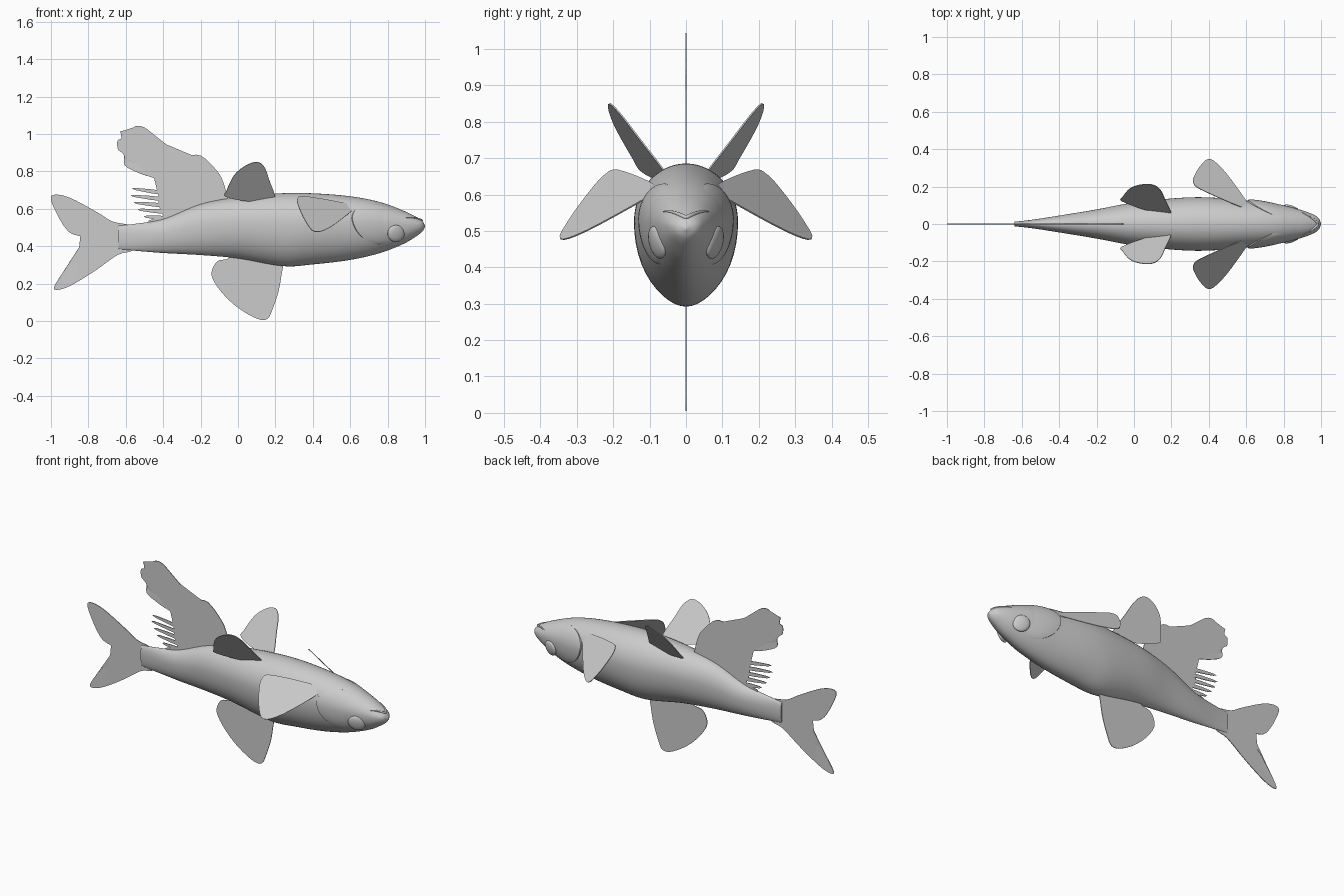
import bpy, bmesh, math
from mathutils import Vector

cube = bpy.data.objects.get("Cube")
if cube:
    bpy.data.objects.remove(cube, do_unlink=True)

grey = bpy.data.materials.new("plain_grey")
grey.use_nodes = True
COLOUR = (0.6, 0.6, 0.6, 1)
grey.diffuse_color = COLOUR
grey.node_tree.nodes["Principled BSDF"].inputs["Base Color"].default_value = COLOUR

# Body stations: x, lower edge, upper edge, half width
STATIONS = [
    (-.64, .385, .51, .012), (-.55, .376, .52, .022), (-.40, .364, .545, .045),
    (-.20, .353, .625, .078), (0, .335, .663, .115), (.25, .293, .684, .14),
    (.40, .303, .683, .142), (.60, .327, .667, .126), (.76, .364, .636, .108),
    (.89, .415, .588, .076), (.96, .458, .553, .05), (.988, .482, .533, .03),
    (1.0, .502, .512, .004)]


def section(x):
    """Cubic interpolation of the body stations at x."""
    last = len(STATIONS) - 2
    i = max(0, min(last, sum(s[0] <= x for s in STATIONS) - 1))
    a, b = STATIONS[i], STATIONS[i + 1]
    p, n = STATIONS[max(i - 1, 0)], STATIONS[min(i + 2, last + 1)]
    h = b[0] - a[0]
    u = (x - a[0]) / h
    out = []
    for k in (1, 2, 3):
        m0 = (b[k] - p[k]) / (b[0] - p[0]) * h
        m1 = (n[k] - a[k]) / (n[0] - a[0]) * h
        out.append(a[k] * (1 + 2 * u) * (1 - u) ** 2 + m0 * u * (1 - u) ** 2
                   + b[k] * u * u * (3 - 2 * u) + m1 * u * u * (u - 1))
    return out


def skin(x, t, lift=0):
    """Point on the body; t runs round from the upper middle line."""
    low, high, w = section(x)
    mid = low + .59 * (high - low)
    c, s = math.cos(t), math.sin(t)
    if c < 0:
        s *= 1 - .14 * c ** 4          # pinch towards the lower ridge
    return Vector((x, (w + lift) * s, mid + c * ((high if c > 0 else 2 * mid - low) - mid + lift)))


def finish(name, bm, smooth=True):
    bmesh.ops.recalc_face_normals(bm, faces=bm.faces)
    mesh = bpy.data.meshes.new(name)
    bm.to_mesh(mesh)
    bm.free()
    ob = bpy.data.objects.new(name, mesh)
    bpy.context.collection.objects.link(ob)
    mesh.materials.append(grey)
    if smooth:
        bpy.context.view_layer.objects.active = ob
        bpy.ops.object.select_all(action='DESELECT')
        ob.select_set(True)
        bpy.ops.object.shade_smooth_by_angle(angle=math.radians(40))
    return ob


def grid(name, rows, closed=False):
    """Quad sheet through rows of points, optionally a capped tube."""
    bm = bmesh.new()
    vs = [[bm.verts.new(p) for p in r] for r in rows]
    n = len(rows[0])
    for r0, r1 in zip(vs, vs[1:]):
        for j in range(n if closed else n - 1):
            k = (j + 1) % n
            bm.faces.new((r0[j], r0[k], r1[k], r1[j]))
    if closed:
        bm.faces.new(vs[0])
        bm.faces.new(vs[-1])
    return finish(name, bm)


def mirror(ob):
    m = ob.modifiers.new("mirror", 'MIRROR')
    m.use_axis = (False, True, False)


def fin(name, outline, side=lambda x, z: 0, steps=4):
    """Thin flat fin from a rounded x-z outline; side gives y."""
    bm, n, pts = bmesh.new(), len(outline), []
    for i in range(n):
        p, a, b, q = (Vector(outline[(i + k) % n]) for k in (-1, 0, 1, 2))
        for s in range(steps):
            u = s / steps
            pts.append(a + .5 * u * (b - p + u * (2 * p - 5 * a + 4 * b - q
                                                  + u * (3 * a - p - 3 * b + q))))
    bm.faces.new([bm.verts.new((x, side(x, z), z)) for x, z in pts])
    bmesh.ops.triangulate(bm, faces=bm.faces)
    ob = finish(name, bm, False)
    m = ob.modifiers.new("thickness", 'SOLIDIFY')
    m.thickness, m.offset = .004, 0
    return ob


# Body
N = 72
xs = [-.64 + 1.64 * math.sin(i / N * math.pi / 2) for i in range(N + 1)]
grid("body", [[skin(x, 2 * math.pi * j / 48) for j in range(48)] for x in xs], True)

# Gill covers: raised plates with a curved rear edge
rows = []
for i in range(25):
    t = .45 + 1.95 * i / 24
    rear = .605 + .14 * ((t - 1.4) / .95) ** 2
    fade = math.sin(math.pi * i / 24) ** .5 if 0 < i < 24 else 0
    rows.append([skin(rear + (.84 - rear) * s, t, lift * fade - .001) for s, lift in
                 ((0, -.004), (.03, .008), (.15, .009), (.35, .007), (.6, .003), (.8, 0), (1, -.004))])
mirror(grid("gill_cover", rows))

# Mouth: rounded lip following the snout
curve = bpy.data.curves.new("mouth_lip", 'CURVE')
curve.dimensions = '3D'
curve.bevel_depth, curve.bevel_resolution = .006, 3
line = curve.splines.new('POLY')
M = 24
line.points.add(M)
for i in range(M + 1):
    k = 2 * i / M - 1
    line.points[i].co = (*skin(.983 - .085 * k * k, 1.0 * k), 1)
    line.points[i].radius = 1 - .7 * k * k
lip = bpy.data.objects.new("mouth_lip", curve)
curve.materials.append(grey)
bpy.context.collection.objects.link(lip)

# Eyes: flattened balls set into the head
bm = bmesh.new()
bmesh.ops.create_uvsphere(bm, u_segments=32, v_segments=16, radius=.045)
for v in bm.verts:
    x, y, z = v.co
    v.co = (.845 + x, .079 + .38 * y - .35 * x + .2 * z, .468 + z)
mirror(finish("eye", bm))

# Tail fin
fin("tail_fin", [(-.56, .50), (-.67, .532), (-.75, .58), (-.9, .66), (-.985, .675),
                 (-.998, .64), (-.945, .53), (-.895, .47), (-.828, .45), (-.816, .405),
                 (-.89, .32), (-.975, .2), (-.975, .167), (-.9, .187), (-.767, .267),
                 (-.645, .353), (-.56, .385)])

# Tall ragged fin on the upper edge, with its loose rays
fin("ragged_fin", [(-.06, .62), (-.06, .67), (-.078, .74), (-.11, .80), (-.2, .885),
                   (-.297, .888), (-.41, .965), (-.5, 1.035), (-.553, 1.04), (-.57, 1.01),
                   (-.628, 1.016), (-.618, .98), (-.644, .965), (-.64, .915), (-.6, .893),
                   (-.607, .834), (-.527, .79), (-.43, .754), (-.42, .70), (-.425, .62),
                   (-.40, .56), (-.48, .535), (-.40, .50), (-.2, .57)])
for i, tip in enumerate((-.548, -.555, -.54, -.52, -.49)):
    z, root = .706 - .037 * i, .682 - .033 * i
    fin("loose_ray_%d" % (i + 1), [(tip, z + .006), (-.38, root + .011),
                                   (-.38, root - .011), (tip, z - .006)], steps=2)

# Rounded fin on the lower edge
fin("lower_fin", [(.2, .34), (-.02, .38), (-.05, .335), (-.11, .32), (-.14, .267),
                  (-.13, .214), (-.07, .134), (.01, .064), (.104, .012), (.158, .012),
                  (.185, .064), (.217, .16), (.233, .25), (.238, .30)])

# Paired fins
mirror(fin("belly_fin", [(.195, .64), (.165, .76), (.14, .825), (.1, .85), (.04, .83),
                         (-.02, .78), (-.06, .70), (-.065, .665), (.06, .64)],
           lambda x, z: .055 - .24 * (x - .19) + .684 * (z - .655)))
mirror(fin("side_fin", [(.318, .655), (.355, .667), (.543, .636), (.62, .612), (.607, .588),
                        (.49, .5), (.41, .478), (.36, .535), (.323, .615)],
           lambda x, z: .1 - .6115 * (x - .607) - 1.021 * (z - .6)))
